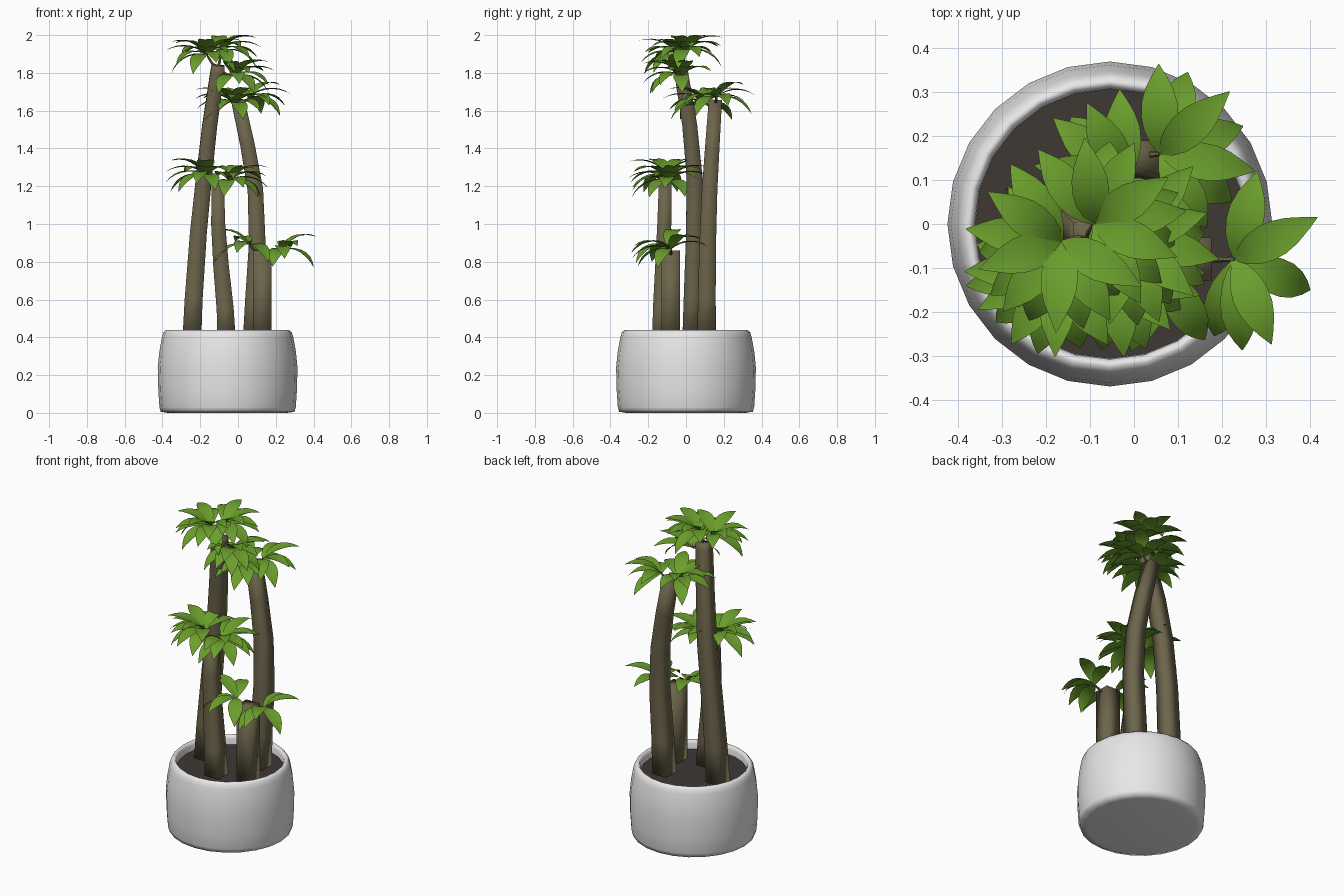
import bpy, bmesh, math, random
from mathutils import Vector

if "Cube" in bpy.data.objects:
    bpy.data.objects.remove(bpy.data.objects["Cube"])

random.seed(4)


def material(name, rgb):
    m = bpy.data.materials.new(name)
    m.diffuse_color = (*rgb, 1)
    m.use_nodes = True
    m.node_tree.nodes["Principled BSDF"].inputs["Base Color"].default_value = m.diffuse_color
    return m


WHITE = material("pot_white", (0.8, 0.8, 0.8))
SOIL = material("soil_brown", (0.05, 0.04, 0.034))
BARK = material("bark_olive", (0.15, 0.128, 0.07))
LEAF = material("leaf_green", (0.145, 0.345, 0.025))


def finish(name, bm, mat, angle=50, fix=True):
    if fix:
        bmesh.ops.recalc_face_normals(bm, faces=bm.faces)
    me = bpy.data.meshes.new(name)
    bm.to_mesh(me)
    bm.free()
    me.materials.append(mat)
    ob = bpy.data.objects.new(name, me)
    bpy.context.collection.objects.link(ob)
    bpy.ops.object.select_all(action='DESELECT')
    ob.select_set(True)
    bpy.context.view_layer.objects.active = ob
    bpy.ops.object.shade_smooth_by_angle(angle=math.radians(angle))
    return ob


def skin(bm, rings, cap_start=True, cap_end=True):
    rows = [[bm.verts.new(p) for p in r] for r in rings]
    n = len(rows[0])
    for a, b in zip(rows, rows[1:]):
        for i in range(n):
            j = (i + 1) % n
            bm.faces.new((a[i], a[j], b[j], b[i]))
    if cap_start:
        bm.faces.new(rows[0][::-1])
    if cap_end:
        bm.faces.new(rows[-1])


def ring(c, r, n, u=Vector((1, 0, 0)), v=Vector((0, 1, 0)), turn=0.0):
    c = Vector(c)
    return [c + r * (math.cos(2 * math.pi * i / n + turn) * u + math.sin(2 * math.pi * i / n + turn) * v)
            for i in range(n)]


def tube(bm, pts, radii, n):
    """Tube along pts; flat sides face the axes and lie at the given radius."""
    rings = []
    for i, p in enumerate(pts):
        t = (Vector(pts[min(i + 1, len(pts) - 1)]) - Vector(pts[max(i - 1, 0)])).normalized()
        v = t.cross(Vector((1, 0, 0.01))).normalized()
        u = v.cross(t)
        rings.append(ring(p, radii[i] / math.cos(math.pi / n), n, u, v, math.pi / n))
    skin(bm, rings)


# Pot: revolved shell with a rounded rim and an inner wall
PX = -0.055
profile = [(0.315, 0), (0.354, 0.006), (0.361, 0.03), (0.367, 0.12), (0.37, 0.24), (0.362, 0.32),
           (0.348, 0.40), (0.34, 0.425), (0.326, 0.44), (0.315, 0.437), (0.308, 0.42), (0.306, 0.36)]
bm = bmesh.new()
skin(bm, [ring((PX, 0, z), r, 24) for r, z in profile])
finish("pot", bm, WHITE, 80)

# Soil disc
bm = bmesh.new()
skin(bm, [ring((PX, 0, z), 0.307, 24) for z in (0.365, 0.385)])
finish("soil", bm, SOIL)

# Trunks: bent, tapering, square in section with soft shading
trunks = {
    "tall_trunk": ([(-0.245, 0.03, 0.37), (-0.235, 0.035, 0.6), (-0.21, 0.045, 0.95), (-0.18, 0.045, 1.25),
                    (-0.15, 0.02, 1.52), (-0.11, -0.025, 1.8), (-0.105, -0.03, 1.84)], 0.05, 0.034),
    "back_trunk": ([(0.075, 0.11, 0.37), (0.085, 0.11, 0.6), (0.102, 0.115, 0.9), (0.092, 0.125, 1.18),
                    (0.05, 0.14, 1.42), (0.0, 0.155, 1.65)], 0.05, 0.035),
    "middle_trunk": ([(-0.06, -0.13, 0.37), (-0.068, -0.13, 0.55), (-0.09, -0.122, 0.78), (-0.105, -0.115, 1.0),
                      (-0.107, -0.11, 1.23)], 0.049, 0.033),
    "short_trunk": ([(0.128, -0.08, 0.37), (0.128, -0.08, 0.6), (0.128, -0.08, 0.86)], 0.049, 0.049),
}
for name, (pts, r0, r1) in trunks.items():
    bm = bmesh.new()
    k = len(pts) - 1
    tube(bm, pts, [r0 + (r1 - r0) * i / k for i in range(k + 1)], 4)
    finish(name, bm, BARK, 100)


def leaf(bm, c, yaw, rise, fall, length):
    """Arching pointed leaf, slightly folded along its midrib."""
    widths = [0.004, 0.023, 0.036, 0.042, 0.041, 0.032, 0.017, 0.001]
    out = Vector((math.cos(yaw), math.sin(yaw), 0))
    side = Vector((-out.y, out.x, 0))
    p, k = Vector(c), len(widths) - 1
    rows = []
    for i, w in enumerate(widths):
        pitch = math.radians(rise + (fall - rise) * i / k)
        up = Vector((0, 0, math.cos(pitch))) - out * math.sin(pitch)
        fold = up * (0.15 * w)
        rows.append([bm.verts.new(q) for q in (p - side * w + fold, p, p + side * w + fold)])
        p = p + (out * math.cos(pitch) + Vector((0, 0, math.sin(pitch)))) * (length / k)
    for a, b in zip(rows, rows[1:]):
        for j in (0, 1):
            bm.faces.new((a[j], b[j], b[j + 1], a[j + 1]))


# Leaf rosettes: owner trunk, centre, directions of raised leaves and of drooping leaves in degrees
rosettes = [
    ("tall_trunk", (-0.165, -0.04, 1.895), (125, 148, 170, 200, 232, 264, 300, 330), (185, 216, 248, 282, 316)),
    ("tall_trunk", (-0.09, 0.0, 1.92), (125, 96, 65, 35, 8, -25, -58), (80, 20, -10, -42, -75)),
    ("tall_trunk", (-0.02, -0.03, 1.785), (45, 15, -12, -40, -70, -100), (0, -28, -55, -85, -115)),
    ("back_trunk", (0.06, 0.16, 1.67), (90, 42, -8), (72, 20, -33, -60)),
    ("back_trunk", (-0.02, 0.10, 1.64), (95, 118, 142, 168, 200, 232, 264, 296, 325),
     (130, 185, 218, 250, 282, 312)),
    ("middle_trunk", (-0.17, -0.10, 1.26), (60, 90, 120, 150, 180, 208, 238, 270, 300),
     (165, 194, 223, 254, 285)),
    ("middle_trunk", (-0.045, -0.09, 1.23), (110, 75, 40, 12, -20, -52, -84), (25, -5, -36, -68, -100)),
    ("short_trunk", (0.06, -0.10, 0.89), (110, 160), (205, 250, 300)),
    ("short_trunk", (0.23, -0.08, 0.865), (78, 25, -66), (-23, -88, -104)),
]
for n, (owner, c, raised, drooping) in enumerate(rosettes, 1):
    # Thin stem from the trunk top
    c = Vector(c)
    top = Vector(trunks[owner][0][-1]) - Vector((0, 0, 0.015))
    mid = (top + c) / 2 - Vector((0, 0, 0.012))
    bm = bmesh.new()
    tube(bm, [top, mid, c], [0.009, 0.007, 0.005], 6)
    finish(f"stem_{n}", bm, BARK)
    # Leaves: an upper arching layer and a lower hanging layer
    bm = bmesh.new()
    for yaws, rise, fall in ((raised, 42, -28), (drooping, 14, -62)):
        for i, a in enumerate(yaws):
            wobble = 7 if i % 2 else -7
            leaf(bm, c, math.radians(a + random.uniform(-3, 3)), rise + wobble,
                 fall + wobble + random.uniform(-5, 5), random.uniform(0.218, 0.238))
    finish(f"leaves_{n}", bm, LEAF, 60, fix=False)
